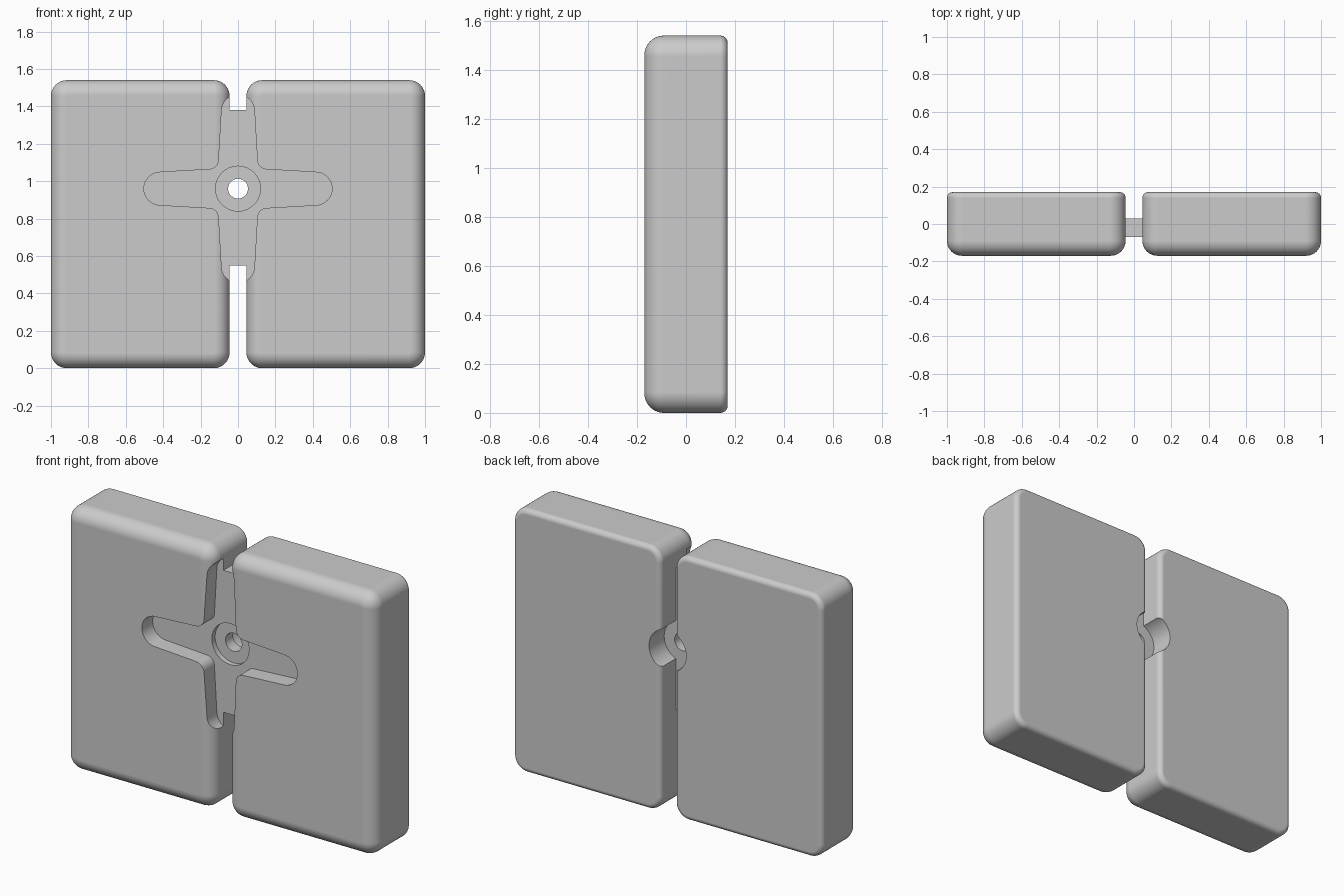
import bpy, bmesh
from math import sin, cos, pi, radians
from mathutils import Vector

if "Cube" in bpy.data.objects:
    bpy.data.objects.remove(bpy.data.objects["Cube"])

GAP, HALF_W, HEIGHT, CZ = 0.045, 1.0, 1.54, 0.96
FRONT, BACK = -0.17, 0.17
PLATE_FRONT, PLATE_BACK = -0.07, 0.03


def arc(cx, cz, r, a0, a1, n):
    return [(cx + r * cos(radians(a0 + (a1 - a0) * i / n)),
             cz + r * sin(radians(a0 + (a1 - a0) * i / n))) for i in range(n + 1)]


def loft(name, rings):
    """Skin a stack of (y, outline) rings and cap both ends."""
    bm = bmesh.new()
    loops = [[bm.verts.new((x, y, z)) for x, z in pts] for y, pts in rings]
    n = len(loops[0])
    for a, b in zip(loops, loops[1:]):
        for i in range(n):
            j = (i + 1) % n
            bm.faces.new((a[i], a[j], b[j], b[i]))
    bm.faces.new(loops[0])
    bm.faces.new(loops[-1][::-1])
    bmesh.ops.recalc_face_normals(bm, faces=bm.faces)
    me = bpy.data.meshes.new(name)
    bm.to_mesh(me)
    bm.free()
    ob = bpy.data.objects.new(name, me)
    bpy.context.collection.objects.link(ob)
    return ob


def prism(name, pts, y0, y1):
    return loft(name, [(y0, pts), (y1, pts)])


def rounded_rect(x0, x1, z0, z1, r):
    pts = []
    for cx, cz, a in ((x1 - r, z0 + r, -90), (x1 - r, z1 - r, 0),
                      (x0 + r, z1 - r, 90), (x0 + r, z0 + r, 180)):
        pts += arc(cx, cz, r, a, a + 90, 10)
    return pts


def circle(r, n=64):
    return arc(0, CZ, r, 0, 360, n)[:-1]


def pad(name, x0, x1):
    """Slab with a large round on the front edge and a small one on the back."""
    corner, rf, rb, n = 0.085, 0.08, 0.03, 10
    rings = []
    for i in range(n + 1):
        t = pi / 2 * i / n
        rings.append((FRONT + rf * (1 - sin(t)), rf * (1 - cos(t))))
    rings.reverse()
    rings = rings[::-1]
    rings = [(FRONT + rf * (1 - cos(pi / 2 * i / n)), rf * (1 - sin(pi / 2 * i / n)))
             for i in range(n + 1)]
    rings += [(BACK - rb * (1 - sin(pi / 2 * i / n)), rb * (1 - cos(pi / 2 * i / n)))
              for i in range(n + 1)]
    return loft(name, [(y, rounded_rect(x0 + d, x1 - d, d, HEIGHT - d, corner - d))
                       for y, d in rings])


def cut(ob, cutters):
    bpy.context.view_layer.objects.active = ob
    for c in cutters:
        m = ob.modifiers.new("cut", 'BOOLEAN')
        m.operation, m.solver, m.object = 'DIFFERENCE', 'EXACT', c
        bpy.ops.object.modifier_apply(modifier=m.name)


def finish(ob):
    bpy.ops.object.select_all(action='DESELECT')
    ob.select_set(True)
    bpy.context.view_layer.objects.active = ob
    bpy.ops.object.shade_smooth_by_angle(angle=radians(30))
    wn = ob.modifiers.new("flat_faces", 'WEIGHTED_NORMAL')
    wn.keep_sharp = True


# Cross-shaped pocket outline: one tapered arm and one inner fillet, four times
arm = arc(0.415, 0, 0.088, -90, 90, 16) + arc(0.155, 0.155, 0.052, 270, 180, 8)
cross = []
for k in range(4):
    c, s = round(cos(k * pi / 2)), round(sin(k * pi / 2))
    cross += [(x * c - z * s, CZ + x * s + z * c) for x, z in arm]

# Cutters: pocket, front counterbore, through hole, rear bore
pocket = prism("pocket_cutter", cross, -0.3, PLATE_FRONT)
counterbore = prism("counterbore_cutter", circle(0.12), -0.3, PLATE_FRONT + 0.03)
hole = prism("hole_cutter", circle(0.053), -0.3, 0.3)
rear_bore = prism("rear_bore_cutter", circle(0.12), PLATE_BACK, 0.3)

# Two pads
for name, x0, x1 in (("left_pad", -HALF_W, -GAP), ("right_pad", GAP, HALF_W)):
    ob = pad(name, x0, x1)
    cut(ob, (pocket, counterbore, hole, rear_bore))
    finish(ob)

# Connecting plate across the gap
plate = prism("connecting_plate",
              [(-GAP, 0.55), (GAP, 0.55), (GAP, 1.38), (-GAP, 1.38)],
              PLATE_FRONT, PLATE_BACK)
cut(plate, (counterbore, hole))
finish(plate)

for c in (pocket, counterbore, hole, rear_bore):
    bpy.data.objects.remove(c)
